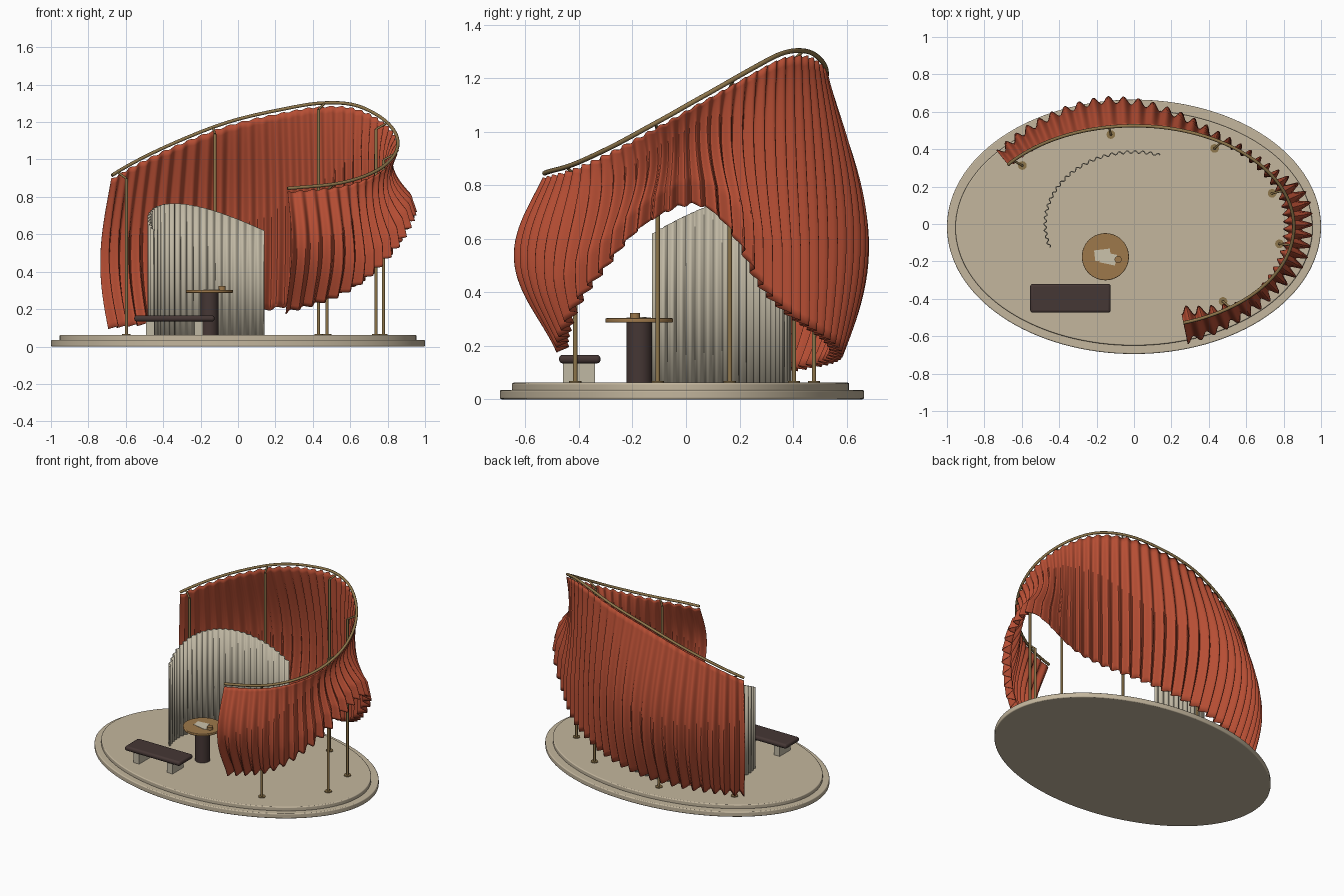
import bpy, bmesh
from math import sin, cos, pi, radians
from mathutils import Vector

cube = bpy.data.objects.get("Cube")
if cube:
    bpy.data.objects.remove(cube, do_unlink=True)


def material(name, *rgb):
    m = bpy.data.materials.new(name)
    m.use_nodes = True
    m.diffuse_color = (*rgb, 1)
    bsdf = m.node_tree.nodes["Principled BSDF"]
    bsdf.inputs["Base Color"].default_value = (*rgb, 1)
    bsdf.inputs["Roughness"].default_value = 0.8
    return m


STONE = material("warm stone", .55, .47, .34)
TERRACOTTA = material("terracotta cloth", .47, .076, .034)
CREAM = material("cream panel", .53, .48, .37)
BRONZE = material("bronze", .27, .18, .07)
WOOD = material("honey wood", .34, .19, .07)
DARK = material("dark brown", .06, .038, .035)
PAPER = material("pale paper", .6, .54, .41)


def finish(obj, name, mat, smooth=True):
    obj.name = name
    obj.data.materials.clear()
    obj.data.materials.append(mat)
    if smooth:
        bpy.ops.object.select_all(action='DESELECT')
        obj.select_set(True)
        bpy.context.view_layer.objects.active = obj
        bpy.ops.object.shade_smooth_by_angle(angle=radians(40))
    return obj


def bevel(obj, width, segments=3):
    mod = obj.modifiers.new("Bevel", 'BEVEL')
    mod.width, mod.segments = width, segments
    mod.limit_method = 'ANGLE'


def disc(name, mat, x, y, z0, z1, rx, ry=None, sides=32, round_edge=0):
    bpy.ops.mesh.primitive_cylinder_add(vertices=sides, radius=1, depth=1,
                                        location=(x, y, (z0 + z1) / 2))
    obj = bpy.context.object
    obj.scale = (rx, ry or rx, z1 - z0)
    bpy.ops.object.transform_apply(location=False, rotation=False, scale=True)
    if round_edge:
        bevel(obj, round_edge)
    return finish(obj, name, mat)


def block(name, mat, center, size, round_edge=0):
    bpy.ops.mesh.primitive_cube_add(size=1, location=center)
    obj = bpy.context.object
    obj.scale = size
    bpy.ops.object.transform_apply(location=False, rotation=False, scale=True)
    if round_edge:
        bevel(obj, round_edge, 4)
    return finish(obj, name, mat)


def tube(name, mat, points, radius):
    curve = bpy.data.curves.new(name, 'CURVE')
    curve.dimensions = '3D'
    curve.bevel_depth, curve.bevel_resolution = radius, 3
    curve.use_fill_caps = True
    line = curve.splines.new('POLY')
    line.points.add(len(points) - 1)
    for p, co in zip(line.points, points):
        p.co = (*co, 1)
    obj = bpy.data.objects.new(name, curve)
    bpy.context.collection.objects.link(obj)
    return finish(obj, name, mat, False)


def sheet(name, mat, columns, rows, point, thickness):
    """Thin cloth or panel from point(u, v), with u along and v up or down."""
    bm = bmesh.new()
    grid = [[bm.verts.new(point(i / columns, j / rows)) for j in range(rows + 1)]
            for i in range(columns + 1)]
    for a, b in zip(grid, grid[1:]):
        for j in range(rows):
            bm.faces.new((a[j], a[j + 1], b[j + 1], b[j]))
    mesh = bpy.data.meshes.new(name)
    bm.to_mesh(mesh)
    bm.free()
    obj = bpy.data.objects.new(name, mesh)
    bpy.context.collection.objects.link(obj)
    mod = obj.modifiers.new("Thickness", 'SOLIDIFY')
    mod.thickness, mod.offset = thickness, 0
    return finish(obj, name, mat)


# Curtain controls: angle, rail height, hem height, outward bulge
STATIONS = [(-72, .845, .18, .10), (-50, .875, .28, .075), (-30, .94, .465, .05),
            (-10, 1.035, .67, .09), (8, 1.13, .715, .095), (30, 1.24, .44, .02),
            (45, 1.295, .325, .012), (60, 1.3, .26, .03), (75, 1.265, .21, .08),
            (90, 1.215, .17, .13), (103, 1.15, .145, .145), (142, .915, .10, .08)]
FIRST, LAST = STATIONS[0][0], STATIONS[-1][0]


def station(deg, k):
    """Smooth Hermite interpolation of control column k."""
    s = STATIONS
    i = max(n for n in range(len(s) - 1) if n == 0 or s[n][0] <= deg)

    def slope(n):
        a, b = s[max(n - 1, 0)], s[min(n + 1, len(s) - 1)]
        return (b[k] - a[k]) / (b[0] - a[0])
    h = s[i + 1][0] - s[i][0]
    t = (deg - s[i][0]) / h
    ease = t * t * (3 - 2 * t)
    return (s[i][k] * (1 - ease) + s[i + 1][k] * ease
            + h * slope(i) * t * (1 - t) ** 2 - h * slope(i + 1) * t * t * (1 - t))


RX, RY, CY = .855, .54, -.015


def on_rail(deg, scale=1):
    a = radians(deg)
    return Vector((RX * scale * cos(a), CY + RY * scale * sin(a), station(deg, 1)))


def outward(deg, rx, ry):
    a = radians(deg)
    return Vector((cos(a) / rx, sin(a) / ry, 0)).normalized()


# Stepped oval platform
disc("platform_base", STONE, 0, -.015, 0, .035, 1, .68, 128, .006)
disc("platform_step", STONE, 0, -.02, .03, .062, .955, .63, 128, .006)

# Pleated hanging curtain, waisted on the short side and bellied elsewhere
PLEATS = 44


def curtain_point(u, v):
    deg = FIRST + (LAST - FIRST) * u
    wave = cos(2 * pi * PLEATS * u)
    top = station(deg, 1) - .02 + .004 * wave
    z = top + (station(deg, 2) - .006 * wave - top) * v
    floor = .08 + .23 * max(0, -sin(radians(deg)))
    side = max(0, cos(radians(deg))) ** 4
    drop = max(0, (top - z) / (top - floor))
    belly = station(deg, 3) * (1 + .3 * side) * sin(pi * drop ** (1.1 + .5 * side))
    waist = .055 * side * sin(pi * min(1, v / .75))
    pleat = (.006 + .021 * v ** .8) * wave
    p = on_rail(deg) + outward(deg, RX, RY) * (belly - waist + pleat)
    return p.x, p.y, z


sheet("pleated_curtain", TERRACOTTA, PLEATS * 12, 28, curtain_point, .002)

# Curved top rail
tube("top_rail", BRONZE,
     [on_rail(FIRST + (LAST - FIRST) * i / 120) for i in range(121)], .009)

# Posts with foot discs and short brackets
for n, deg in enumerate((-53, -10.5, 21, 57, 99, 139)):
    head = on_rail(deg, .925)
    head.z -= .035
    tube(f"post_{n + 1}", BRONZE, [(head.x, head.y, .06), head], .0085)
    tube(f"post_bracket_{n + 1}", BRONZE, [head, on_rail(deg)], .006)
    disc(f"post_foot_{n + 1}", BRONZE, head.x, head.y, .06, .068, .023)

# Corrugated inner screen
RIBS = 25


def screen_point(u, v):
    deg = 73 + 126 * u
    r = .007 * sin(2 * pi * RIBS * u)
    a = radians(deg)
    p = Vector((.475 * cos(a), .385 * sin(a), 0)) + outward(deg, .475, .385) * r
    return p.x, p.y, .06 + (.56 + .145 * sin(pi * u)) * v


sheet("inner_screen", CREAM, RIBS * 12, 2, screen_point, .006)

# Bench
block("bench_seat", DARK, (-.34, -.397, .15), (.43, .155, .032), .014)
for side in (-1, 1):
    block("bench_leg_" + ("left" if side > 0 else "right"), CREAM,
          (-.34 + side * .13, -.4, .098), (.045, .12, .076))

# Round table with cup and sheets of paper
TX, TY = -.153, -.175
disc("table_pedestal", DARK, TX, TY, .06, .29, .048)
disc("table_top", WOOD, TX, TY, .286, .303, .126, sides=64, round_edge=.004)
disc("cup", WOOD, -.085, -.19, .302, .323, .019)
for n, (dx, dy, turn) in enumerate(((-.015, .01, .12), (.015, -.01, -.2))):
    paper = block(f"paper_{n + 1}", PAPER, (TX + dx, TY + dy, .3045 + n * .002),
                  (.085, .058, .002))
    paper.rotation_euler.z = turn
